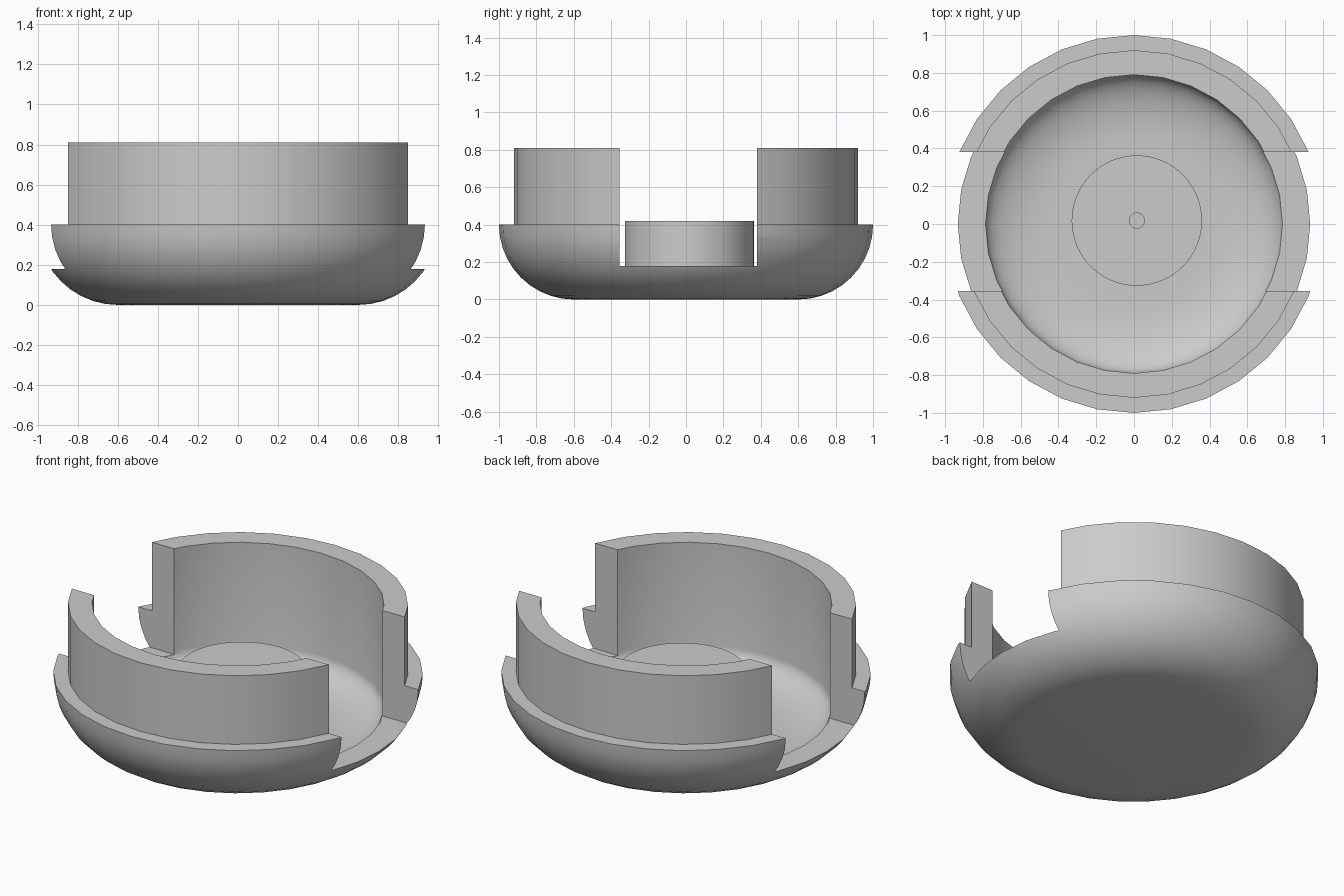
import bpy
import bmesh
from math import sin, cos, pi, radians
from mathutils import Vector

cube = bpy.data.objects.get("Cube")
if cube:
    bpy.data.objects.remove(cube)

grey = bpy.data.materials.new("plain grey")
grey.use_nodes = True
colour = (0.6, 0.6, 0.6, 1)
grey.diffuse_color = colour
grey.node_tree.nodes["Principled BSDF"].inputs["Base Color"].default_value = colour


def add_object(name, bm):
    bmesh.ops.recalc_face_normals(bm, faces=bm.faces)
    mesh = bpy.data.meshes.new(name)
    bm.to_mesh(mesh)
    bm.free()
    mesh.materials.append(grey)
    obj = bpy.data.objects.new(name, mesh)
    bpy.context.collection.objects.link(obj)
    return obj


def lathe(name, profile, sides, centre=(0, 0), closed=False):
    """Spin an (r, z) profile about a vertical axis."""
    bm = bmesh.new()
    verts = [bm.verts.new((r, 0, z)) for r, z in profile]
    edges = [bm.edges.new(pair) for pair in zip(verts, verts[1:])]
    if closed:
        edges.append(bm.edges.new((verts[-1], verts[0])))
    bmesh.ops.spin(bm, geom=verts + edges, cent=(0, 0, 0), axis=(0, 0, 1),
                   angle=2 * pi, steps=sides, use_duplicate=False)
    bmesh.ops.remove_doubles(bm, verts=bm.verts, dist=0.0005)
    bmesh.ops.translate(bm, verts=bm.verts, vec=Vector((*centre, 0)))
    return add_object(name, bm)


def arc(cr, cz, rr, rz, steps):
    """Quarter ellipse from straight down to straight out."""
    angles = [pi / 2 * i / steps for i in range(steps + 1)]
    return [(cr + rr * sin(a), cz - rz * cos(a)) for a in angles]


def select_only(obj):
    bpy.ops.object.select_all(action='DESELECT')
    obj.select_set(True)
    bpy.context.view_layer.objects.active = obj


# Rounded bowl with a narrower raised wall and a hollow inside
outside = [(0, 0)] + arc(0.6, 0.4, 0.4, 0.4, 10)
rim = [(0.92, 0.4), (0.92, 0.81), (0.79, 0.81)]
inside = arc(0.43, 0.2, 0.36, 0.15, 10)[::-1] + [(0, 0.05)]
bowl = lathe("bowl", outside + rim + inside, 32)

# Straight slot cut through both sides of the wall
bm = bmesh.new()
bmesh.ops.create_cube(bm, size=1)
bmesh.ops.scale(bm, vec=(3, 0.735, 1), verts=bm.verts)
bmesh.ops.translate(bm, vec=(0, 0.0125, 0.68), verts=bm.verts)
slot = add_object("slot_cutter", bm)
slot.hide_render = True
cut = bowl.modifiers.new("slot", 'BOOLEAN')
cut.operation = 'DIFFERENCE'
cut.solver = 'EXACT'
cut.object = slot
select_only(bowl)
bpy.ops.object.modifier_apply(modifier=cut.name)
bpy.data.objects.remove(slot)

# Centre post with a small bore
post = lathe("centre_post", [(0.345, 0.04), (0.345, 0.42), (0.04, 0.42), (0.04, 0.04)],
             64, (0.015, 0.018), True)

for obj in (bowl, post):
    select_only(obj)
    bpy.ops.object.shade_smooth_by_angle(angle=radians(30))
